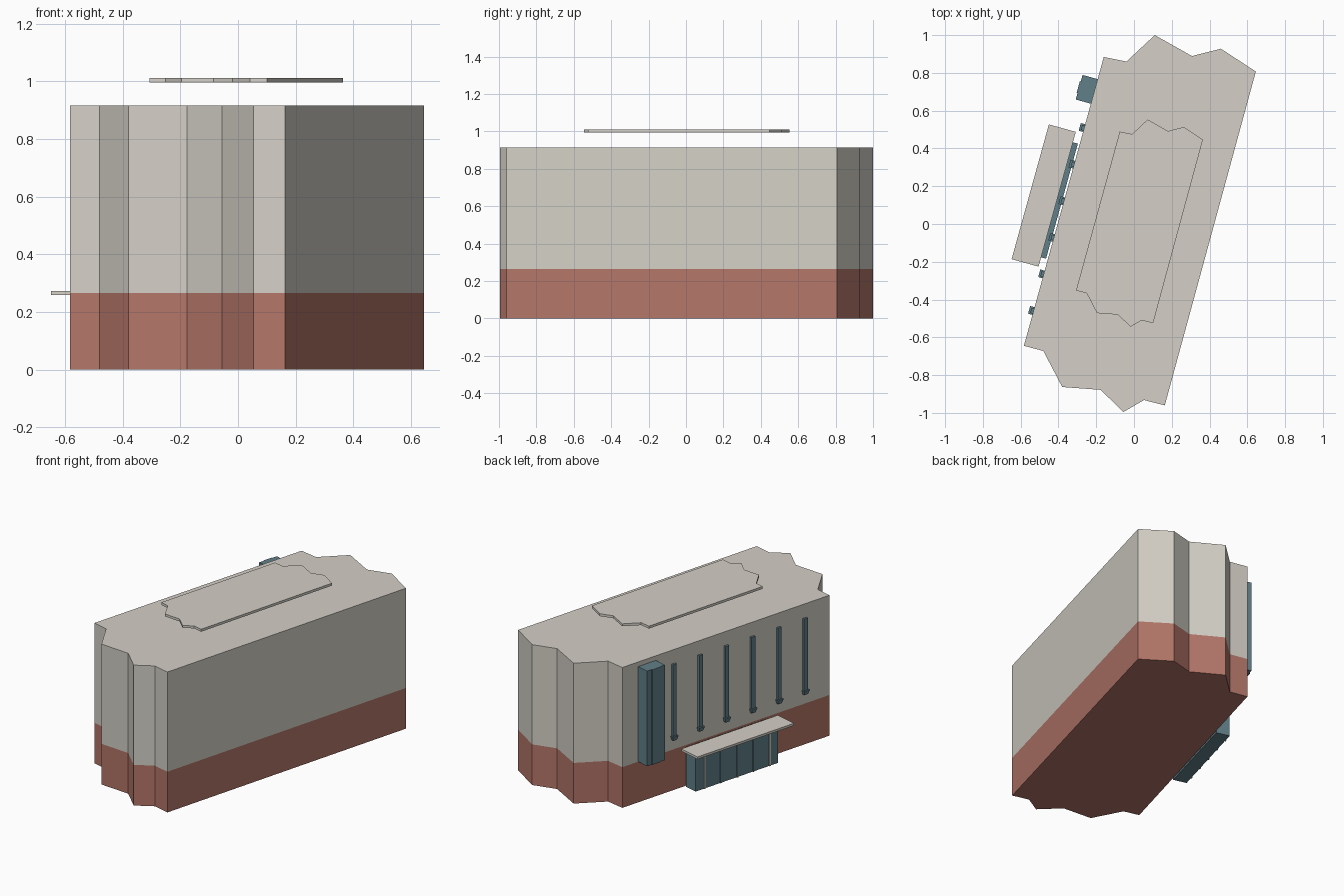
import bpy, bmesh
from mathutils import Vector

if "Cube" in bpy.data.objects:
    bpy.data.objects.remove(bpy.data.objects["Cube"])


def material(name, rgb):
    m = bpy.data.materials.new(name)
    m.diffuse_color = (*rgb, 1)
    m.use_nodes = True
    m.node_tree.nodes["Principled BSDF"].inputs["Base Color"].default_value = m.diffuse_color
    return m


STONE = material("pale_stone", (0.66, 0.63, 0.57))
BRICK = material("red_brick", (0.45, 0.18, 0.14))
GLASS = material("teal_glass", (0.12, 0.215, 0.25))


def prism(name, pts, z0, z1, mat, top=None):
    """Extrude a plan outline from z0 to z1, optionally to a different top outline."""
    bm = bmesh.new()
    lo = [bm.verts.new((x, y, z0)) for x, y in pts]
    hi = [bm.verts.new((x, y, z1)) for x, y in (top or pts)]
    n = len(pts)
    bm.faces.new(lo[::-1])
    bm.faces.new(hi)
    for i in range(n):
        j = (i + 1) % n
        bm.faces.new((lo[i], lo[j], hi[j], hi[i]))
    bmesh.ops.recalc_face_normals(bm, faces=bm.faces)
    me = bpy.data.meshes.new(name)
    bm.to_mesh(me)
    bm.free()
    me.materials.append(mat)
    ob = bpy.data.objects.new(name, me)
    bpy.context.collection.objects.link(ob)
    return ob


# Building outline with zigzag ends
outline = [(0.645, 0.807), (0.46, 0.928), (0.307, 0.889), (0.11, 1.0),
           (-0.04, 0.86), (-0.16, 0.884), (-0.583, -0.645), (-0.48, -0.672),
           (-0.38, -0.863), (-0.177, -0.878), (-0.056, -0.995),
           (0.053, -0.932), (0.163, -0.96)]
prism("brick_base", outline, 0, 0.265, BRICK)
prism("upper_walls", outline, 0.265, 0.915, STONE)

# Raised roof plate, a smaller copy of the outline
prism("roof_plate", [(x * 0.547 + 0.012, y * 0.55 + 0.003) for x, y in outline],
      0.995, 1.011, STONE)

# Entrance facade frame: u runs along the wall, w points outward
corner = Vector(outline[6])
along = (Vector(outline[5]) - corner).normalized()
out = Vector((-along.y, along.x))


def rect(u0, u1, w0, w1):
    return [tuple(corner + along * u + out * w)
            for u, w in ((u0, w0), (u1, w0), (u1, w1), (u0, w1))]


def wall_box(name, u0, u1, w0, w1, z0, z1, mat):
    return prism(name, rect(u0, u1, w0, w1), z0, z1, mat)


# Entrance hall, mullions and canopy
wall_box("entrance_hall", 0.476, 1.108, 0.01, 0.10, 0, 0.258, GLASS)
for i in range(5):
    u = 0.541 + i * 0.125
    wall_box(f"entrance_mullion_{i + 1}", u - 0.005, u + 0.005, 0.098, 0.106,
             0, 0.258, STONE if i in (0, 4) else GLASS)
wall_box("canopy", 0.425, 1.165, 0.037, 0.185, 0.258, 0.273, STONE)

# Tall glazed bay with a raised rib
wall_box("glazed_bay", 1.33, 1.465, 0, 0.083, 0.265, 0.885, GLASS)
wall_box("glazed_bay_rib", 1.365, 1.43, 0.08, 0.088, 0.265, 0.885, GLASS)

# Slim windows with tapered sills
for i in range(6):
    u = 0.191 + i * 0.201
    wall_box(f"slim_window_{i + 1}", u - 0.014, u + 0.014, 0, 0.014, 0.35, 0.825, GLASS)
    prism(f"window_sill_{i + 1}", rect(u - 0.014, u + 0.014, 0, 0.016), 0.33, 0.358,
          GLASS, top=rect(u - 0.021, u + 0.021, 0, 0.024))
